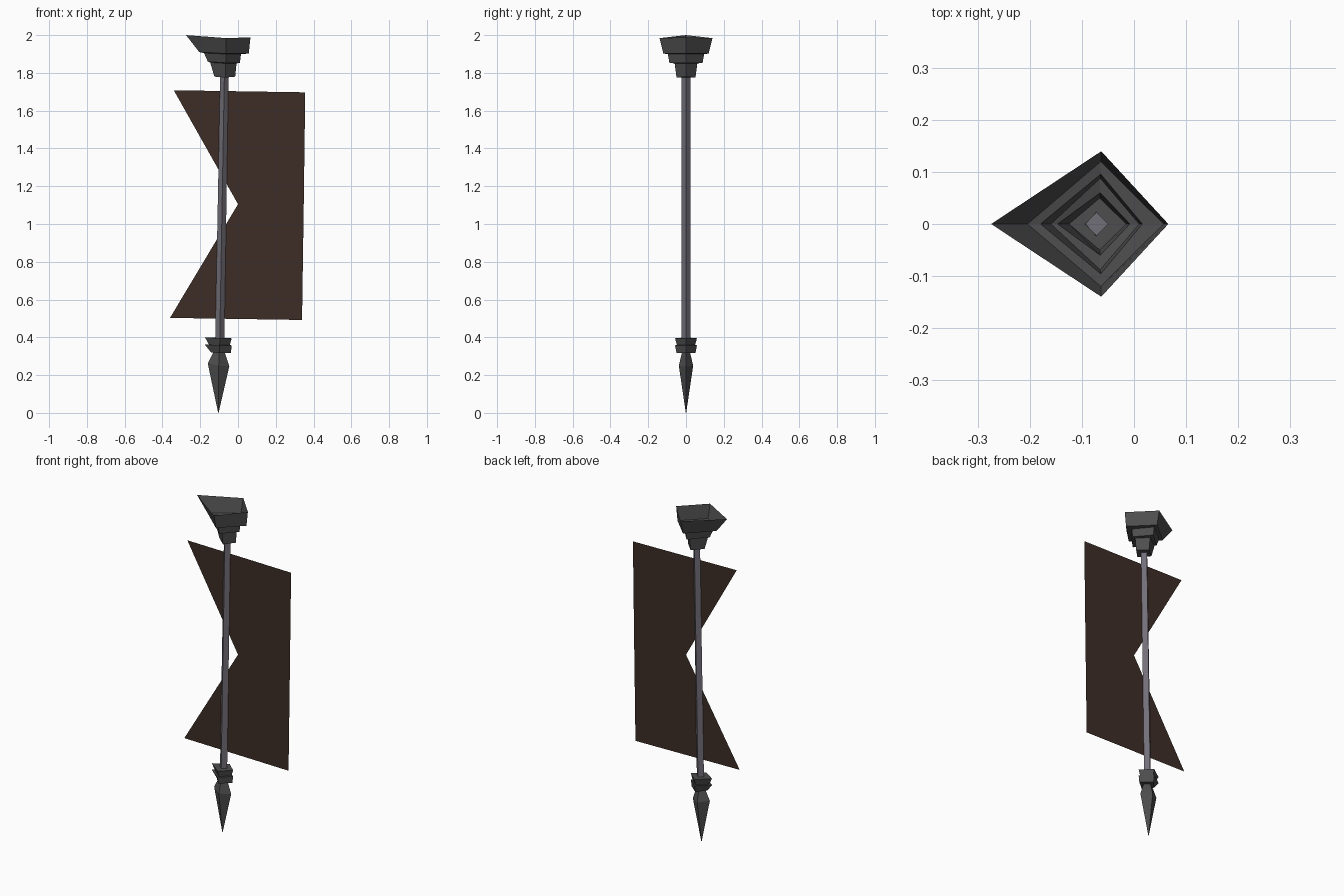
import bpy, bmesh


def material(name, rgb):
    m = bpy.data.materials.new(name)
    m.diffuse_color = (*rgb, 1)
    return m


IRON = material("dark iron", (0.075, 0.075, 0.078))
STEEL = material("pole steel", (0.17, 0.16, 0.19))
CLOTH = material("brown cloth", (0.048, 0.027, 0.019))


def finish(name, bm, mat):
    me = bpy.data.meshes.new(name)
    bm.to_mesh(me)
    bm.free()
    me.materials.append(mat)
    ob = bpy.data.objects.new(name, me)
    bpy.context.collection.objects.link(ob)
    return ob


def diamond_loft(name, rings, mat, cap_first=True, cap_last=True):
    """Loft kite sections: (left x, left z, middle x, middle z, half depth, right x, right z)."""
    bm = bmesh.new()
    loops = []
    for lx, lz, mx, mz, d, rx, rz in rings:
        pts = [(lx, 0, lz), (mx, -d, mz), (rx, 0, rz), (mx, d, mz)]
        loops.append([bm.verts.new(p) for p in pts])
    for a, b in zip(loops, loops[1:]):
        for i in range(4):
            j = (i + 1) % 4
            bm.faces.new((a[i], a[j], b[j], b[i]))
    if cap_first:
        bm.faces.new(loops[0][::-1])
    if cap_last:
        bm.faces.new(loops[-1])
    return finish(name, bm, mat)


# Stepped, open-topped head with a long beak to the left
diamond_loft("head_cup", [
    (-0.125, 1.78, -0.066, 1.775, 0.050, -0.015, 1.78),
    (-0.147, 1.855, -0.065, 1.85, 0.060, -0.008, 1.85),
    (-0.160, 1.86, -0.065, 1.853, 0.088, 0.010, 1.853),
    (-0.180, 1.905, -0.064, 1.90, 0.096, 0.016, 1.90),
    (-0.205, 1.91, -0.064, 1.902, 0.120, 0.057, 1.902),
    (-0.275, 2.0, -0.063, 1.984, 0.140, 0.066, 1.988),
], IRON, cap_last=False)

# Slightly leaning pole
diamond_loft("pole", [
    (-0.122, 0.32, -0.098, 0.32, 0.023, -0.074, 0.32),
    (-0.094, 1.80, -0.072, 1.80, 0.023, -0.050, 1.80),
], STEEL)

# Two flared collars above the spike
diamond_loft("upper_collar", [
    (-0.150, 0.355, -0.097, 0.355, 0.047, -0.045, 0.355),
    (-0.175, 0.40, -0.096, 0.395, 0.058, -0.033, 0.395),
], IRON)
diamond_loft("lower_collar", [
    (-0.143, 0.32, -0.098, 0.317, 0.050, -0.038, 0.317),
    (-0.176, 0.362, -0.097, 0.358, 0.058, -0.033, 0.358),
], IRON)

# Pointed spike at the foot
diamond_loft("spike", [
    (-0.105, 0.0, -0.104, 0.0, 0.001, -0.103, 0.0),
    (-0.160, 0.262, -0.102, 0.25, 0.038, -0.046, 0.247),
    (-0.128, 0.325, -0.100, 0.325, 0.020, -0.072, 0.325),
], IRON)

# Notched flat banner, split into two quads along the notch line
bm = bmesh.new()
v = [bm.verts.new((x, 0, z)) for x, z in
     [(-0.34, 1.708), (0.0, 1.105), (0.348, 1.10), (0.356, 1.697), (0.339, 0.492), (-0.36, 0.503)]]
bm.faces.new((v[0], v[1], v[2], v[3]))
bm.faces.new((v[1], v[5], v[4], v[2]))
finish("banner", bm, CLOTH)
